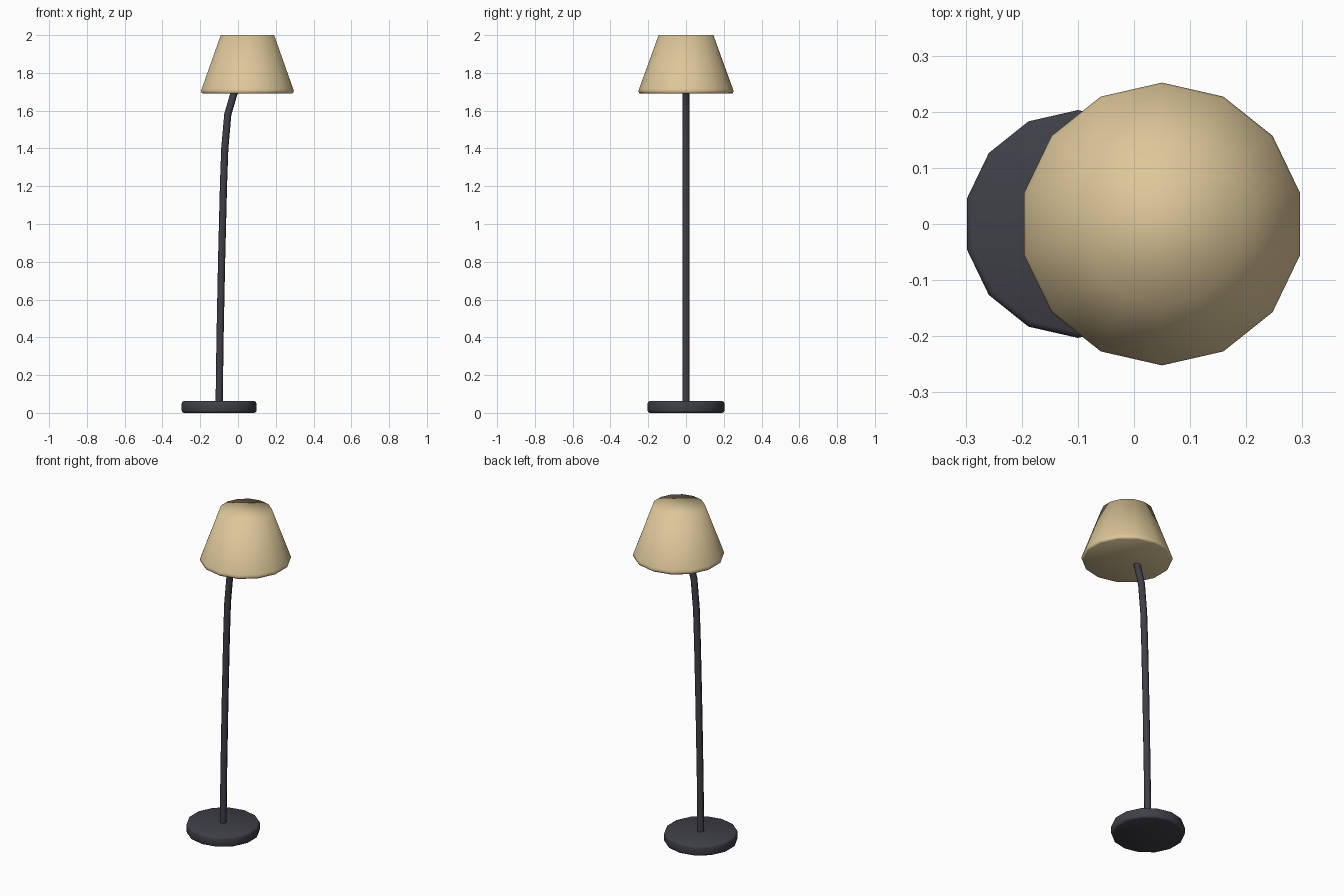
import bpy
import math

SIDES = 14

cube = bpy.data.objects.get("Cube")
if cube:
    bpy.data.objects.remove(cube, do_unlink=True)


def make_material(name, rgb):
    mat = bpy.data.materials.new(name)
    mat.use_nodes = True
    mat.diffuse_color = (*rgb, 1)
    bsdf = mat.node_tree.nodes["Principled BSDF"]
    bsdf.inputs["Base Color"].default_value = (*rgb, 1)
    bsdf.inputs["Roughness"].default_value = 0.7
    return mat


def add_object(name, mesh, mat):
    mesh.materials.clear()
    mesh.materials.append(mat)
    mesh.shade_smooth()
    obj = bpy.data.objects.new(name, mesh)
    bpy.context.collection.objects.link(obj)
    return obj


def turned_solid(name, profile, x, mat):
    """Spin a (radius, z) profile, bottom to top, into a capped solid."""
    verts, faces = [], []
    for r, z in profile:
        for i in range(SIDES):
            a = math.pi / 2 + math.tau * i / SIDES
            verts.append((x + r * math.cos(a), r * math.sin(a), z))
    for k in range(len(profile) - 1):
        for i in range(SIDES):
            a, b = k * SIDES + i, k * SIDES + (i + 1) % SIDES
            faces.append((a, b, b + SIDES, a + SIDES))
    faces.append(tuple(reversed(range(SIDES))))
    faces.append(tuple(range(len(verts) - SIDES, len(verts))))
    mesh = bpy.data.meshes.new(name)
    mesh.from_pydata(verts, [], faces)
    return add_object(name, mesh, mat)


dark_metal = make_material("dark metal", (0.05, 0.05, 0.064))
tan_fabric = make_material("tan fabric", (0.72, 0.57, 0.32))

# Weighted foot with softened rims
turned_solid("base", [(0.192, 0), (0.2, 0.004), (0.203, 0.012),
                      (0.203, 0.05), (0.2, 0.058), (0.192, 0.062)],
             -0.1, dark_metal)

# Closed conical shade with a small rounded lower rim
turned_solid("shade", [(0.242, 1.69), (0.248, 1.694), (0.252, 1.705),
                       (0.248, 1.716), (0.145, 2)],
             0.05, tan_fabric)

# Stem leaning slightly, then bending into the shade
path = [(-0.1, 0.04), (-0.095, 0.4), (-0.087, 0.8), (-0.077, 1.2),
        (-0.07, 1.4), (-0.054, 1.58), (-0.022, 1.69), (0.01, 1.75)]
curve = bpy.data.curves.new("stem_path", "CURVE")
curve.dimensions = "3D"
curve.bevel_depth = 0.019
curve.bevel_resolution = 2
curve.use_fill_caps = True
spline = curve.splines.new("POLY")
spline.points.add(len(path) - 1)
for point, (x, z) in zip(spline.points, path):
    point.co = (x, 0, z, 1)
helper = bpy.data.objects.new("stem_path", curve)
stem_mesh = bpy.data.meshes.new_from_object(helper)
bpy.data.objects.remove(helper)
add_object("stem", stem_mesh, dark_metal)
